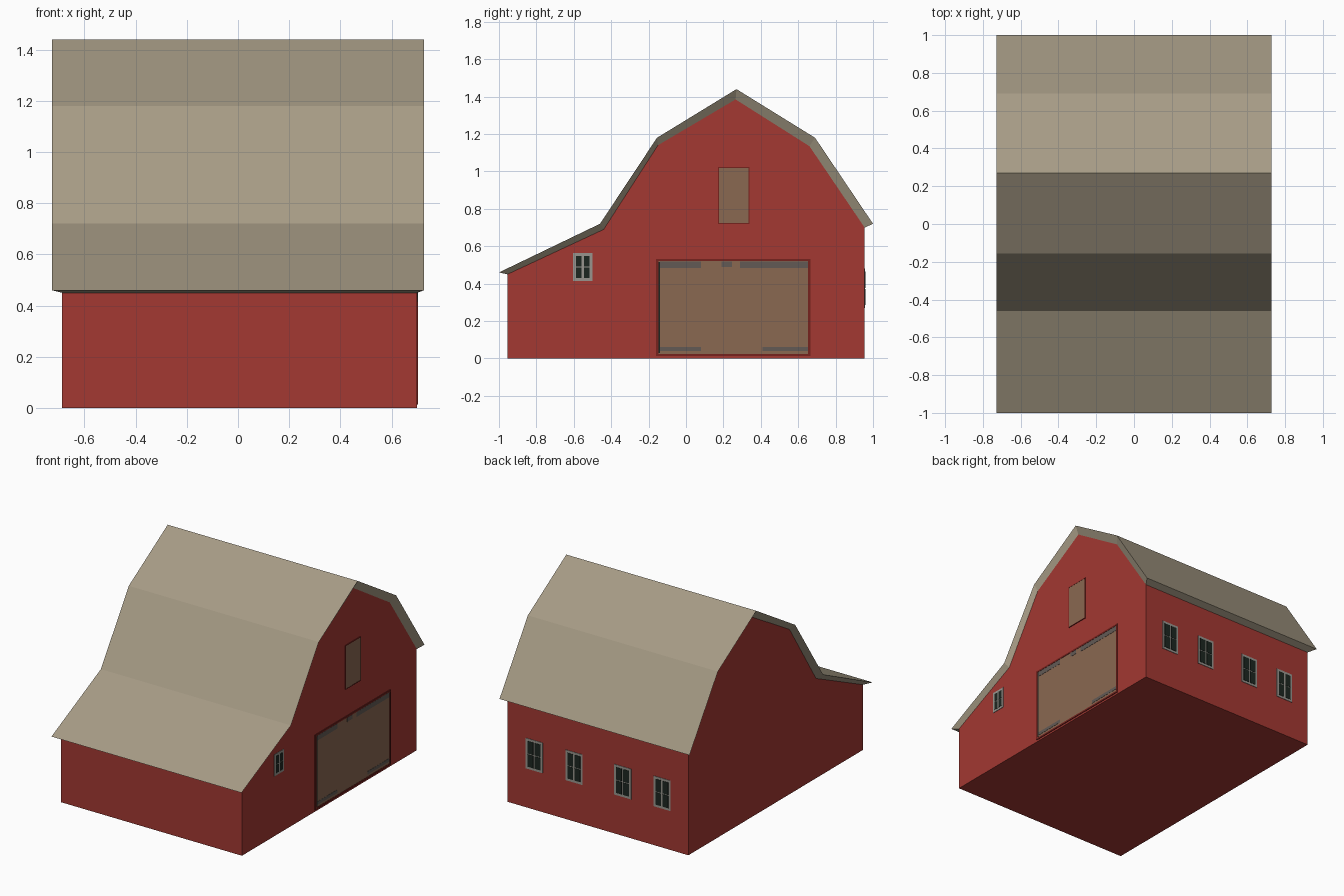
import bpy, bmesh

if "Cube" in bpy.data.objects:
    bpy.data.objects.remove(bpy.data.objects["Cube"])


def srgb(r, g, b):
    f = lambda c: c / 12.92 if c <= 0.04045 else ((c + 0.055) / 1.055) ** 2.4
    return (f(r / 255), f(g / 255), f(b / 255), 1)


def material(name, *rgb):
    m = bpy.data.materials.new(name)
    m.diffuse_color = srgb(*rgb)
    m.use_nodes = True
    m.node_tree.nodes["Principled BSDF"].inputs["Base Color"].default_value = m.diffuse_color
    return m


RED = material("barn red", 163, 56, 50)
DARK_RED = material("dark red trim", 118, 34, 29)
ROOF = material("roof tan", 166, 155, 133)
BROWN = material("door brown", 138, 104, 81)
STAIN = material("weathered grey", 98, 90, 85)
FRAME = material("window frame grey", 152, 149, 142)
GLASS = material("dark glass", 28, 38, 32)

X0, X1, YB = -0.687, 0.699, 0.955          # wall planes
OVER = 0.727                               # roof half length
OUTER = [(-1, 0.46), (-0.46, 0.72), (-0.155, 1.18), (0.27, 1.44), (0.69, 1.18), (1, 0.72)]
INNER = [(-YB, 0.45), (-0.44, 0.69), (-0.15, 1.14), (0.265, 1.385), (0.66, 1.135), (YB, 0.70)]


def finish(name, bm, mat):
    mesh = bpy.data.meshes.new(name)
    bm.to_mesh(mesh)
    bm.free()
    mesh.materials.append(mat)
    ob = bpy.data.objects.new(name, mesh)
    bpy.context.collection.objects.link(ob)
    return ob


def loft(name, profile_a, profile_b, mat, open_edges):
    """Solid through matching loops; strips listed in open_edges are left open."""
    bm = bmesh.new()
    a = [bm.verts.new(p) for p in profile_a]
    b = [bm.verts.new(p) for p in profile_b]
    n, hidden = len(a), []
    for i in range(n):
        j = (i + 1) % n
        f = bm.faces.new((a[i], a[j], b[j], b[i]))
        if i in open_edges:
            hidden.append(f)
    return bm, a, b, hidden


# Barn walls: extruded gable outline, open under the roof
outline = [(YB, 0), (-YB, 0)] + INNER
bm, a, b, hidden = loft("walls", [(X0, *p) for p in outline], [(X1, *p) for p in outline],
                        RED, range(2, 7))
bm.faces.new(a)
bm.faces.new(b)
bmesh.ops.recalc_face_normals(bm, faces=bm.faces)
bmesh.ops.delete(bm, geom=hidden, context='FACES_ONLY')
finish("barn_walls", bm, RED)

# Gambrel roof with lean-to: outer skin plus soffits tapering in to the walls
k = len(OUTER)


def roof_loop(xo, xi):
    return [(xo, *p) for p in OUTER] + [(xi, *p) for p in reversed(INNER)]


bm, a, b, hidden = loft("roof", roof_loop(-OVER, X0), roof_loop(OVER, X1), ROOF, range(k, 2 * k - 1))
for s in (a, b):
    for i in range(k - 1):
        bm.faces.new((s[i], s[i + 1], s[2 * k - 2 - i], s[2 * k - 1 - i]))
bmesh.ops.recalc_face_normals(bm, faces=bm.faces)
bmesh.ops.delete(bm, geom=hidden, context='FACES_ONLY')
finish("roof", bm, ROOF)


def plates(name, side, rects, depth, mat):
    """Thin plates on a wall; each rect is (u0, u1, z0, z1)."""
    bm = bmesh.new()
    for u0, u1, z0, z1 in rects:
        verts = bmesh.ops.create_cube(bm, size=1)["verts"]
        for v in verts:
            u = u0 if v.co.x < 0 else u1
            z = z0 if v.co.z < 0 else z1
            d = 0 if v.co.y < 0 else depth
            v.co = (X1 + d, u, z) if side == "right" else (u, YB + d, z)
    bmesh.ops.recalc_face_normals(bm, faces=bm.faces)
    return finish(name, bm, mat)


def border(u0, u1, z0, z1, w):
    return [(u0, u1, z0, z0 + w), (u0, u1, z1 - w, z1),
            (u0, u0 + w, z0 + w, z1 - w), (u1 - w, u1, z0 + w, z1 - w)]


def window(name, side, u, z, w, h):
    plates(name + "_frame", side, [(u - w / 2, u + w / 2, z - h / 2, z + h / 2)], 0.003, FRAME)
    e, m = 0.016, 0.006
    panes = []
    for s in (-1, 1):
        us = sorted((u + s * m, u + s * (w / 2 - e)))
        for t in (-1, 1):
            zs = sorted((z + t * 0.003, z + t * (h / 2 - e)))
            panes.append((*us, *zs))
    plates(name + "_panes", side, panes, 0.005, GLASS)


# Windows: one on the lean-to gable, four along the back
window("side_window", "right", -0.552, 0.49, 0.105, 0.15)
for i, x in enumerate((-0.487, -0.186, 0.187, 0.492)):
    window(f"back_window_{i + 1}", "back", x, 0.375, 0.13, 0.21)

# Large barn door with trim, shadow gap and weathering
plates("barn_door", "right", [(-0.147, 0.655, 0.025, 0.52)], 0.003, BROWN)
plates("barn_door_trim", "right", border(-0.16, 0.665, 0.013, 0.532, 0.012), 0.005, DARK_RED)
plates("barn_door_gap", "right", [(-0.147, -0.138, 0.03, 0.515)], 0.005, GLASS)
plates("barn_door_weathering", "right",
       [(-0.138, 0.08, 0.485, 0.519), (0.19, 0.245, 0.49, 0.519), (0.29, 0.654, 0.485, 0.519),
        (-0.138, 0.08, 0.04, 0.062), (0.41, 0.652, 0.04, 0.062)], 0.0045, STAIN)

# Hayloft hatch
plates("loft_hatch", "right", [(0.175, 0.335, 0.723, 1.02)], 0.004, BROWN)
plates("loft_hatch_trim", "right", border(0.171, 0.339, 0.719, 1.024, 0.005), 0.005, DARK_RED)
